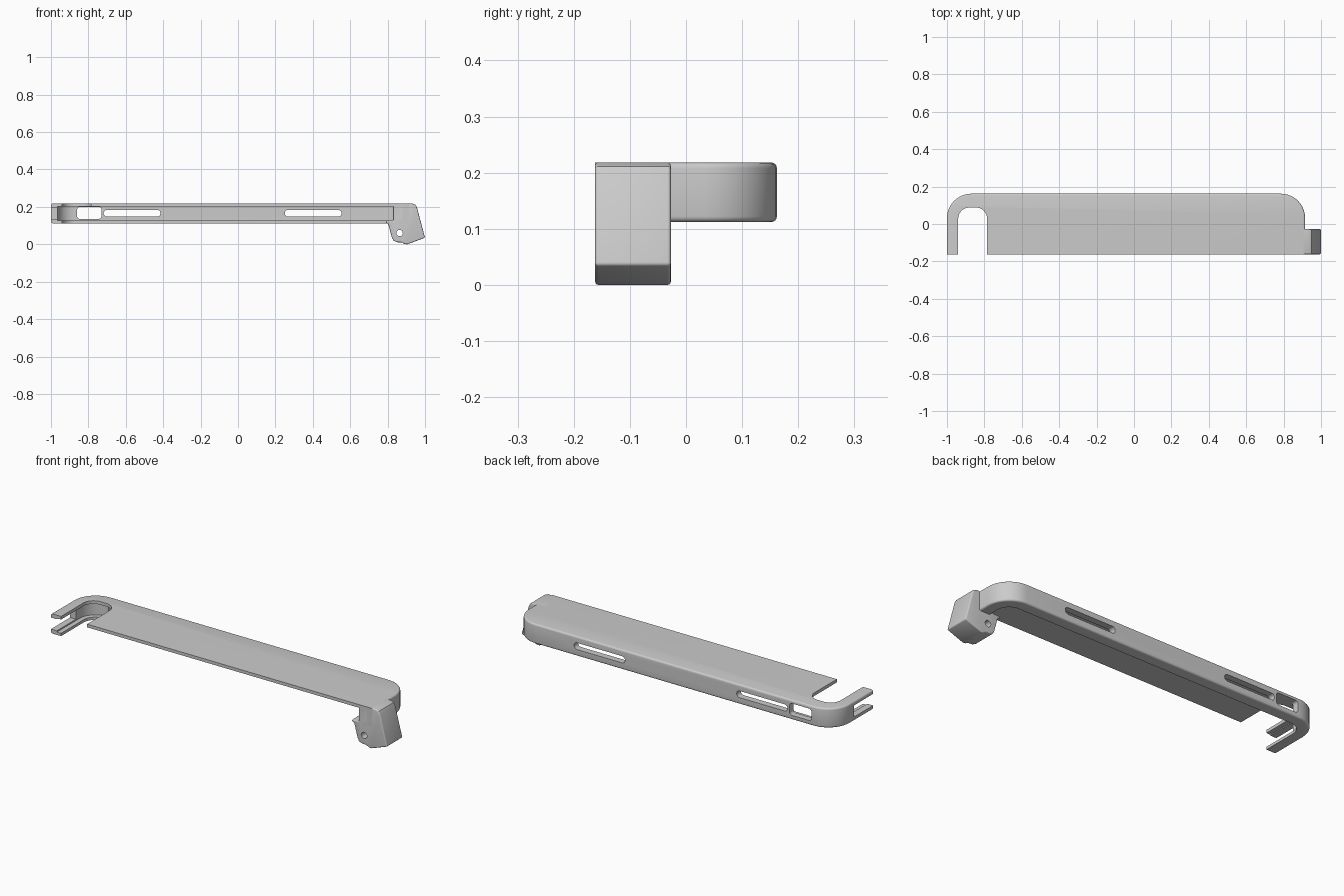
import bpy, bmesh, math

cube = bpy.data.objects.get("Cube")
if cube:
    bpy.data.objects.remove(cube, do_unlink=True)

grey = bpy.data.materials.new("plain grey")
grey.use_nodes = True
grey.diffuse_color = (0.6, 0.6, 0.6, 1)
grey.node_tree.nodes["Principled BSDF"].inputs["Base Color"].default_value = (0.6, 0.6, 0.6, 1)

FRONT, BACK = -0.162, 0.162
BOTTOM, TOP = 0.112, 0.218


def prism(name, points, axis, low, high):
    """Extrude a flat outline along z (outline in x, y) or y (outline in x, z)."""
    bm = bmesh.new()
    place = (lambda a, b, h: (a, b, h)) if axis == "z" else (lambda a, b, h: (a, h, b))
    face = bm.faces.new([bm.verts.new(place(a, b, low)) for a, b in points])
    made = bmesh.ops.extrude_face_region(bm, geom=[face])["geom"]
    shift = place(0, 0, high - low)
    bmesh.ops.translate(bm, vec=shift, verts=[v for v in made if isinstance(v, bmesh.types.BMVert)])
    bmesh.ops.recalc_face_normals(bm, faces=bm.faces)
    mesh = bpy.data.meshes.new(name)
    bm.to_mesh(mesh)
    bm.free()
    mesh.materials.append(grey)
    obj = bpy.data.objects.new(name, mesh)
    bpy.context.collection.objects.link(obj)
    return obj


def rounded(x0, x1, y0, y1, upper, lower=0.0, steps=10):
    """Rectangle with rounded upper and lower corners."""
    points = []
    corners = [(x1, y1, -1, -1, upper), (x0, y1, 1, -1, upper),
               (x0, y0, 1, 1, lower), (x1, y0, -1, 1, lower)]
    for i, (x, y, sx, sy, r) in enumerate(corners):
        if r == 0:
            points.append((x, y))
            continue
        for k in range(steps + 1):
            a = math.pi / 2 * (i + k / steps)
            points.append((x + sx * r + r * math.cos(a), y + sy * r + r * math.sin(a)))
    return points


def bevel(obj, width):
    mod = obj.modifiers.new("soft_edges", "BEVEL")
    mod.width, mod.segments = width, 4
    mod.limit_method, mod.angle_limit = "ANGLE", math.radians(40)


def cut(obj, cutters):
    for cutter in cutters:
        mod = obj.modifiers.new("cut", "BOOLEAN")
        mod.operation, mod.solver, mod.object = "DIFFERENCE", "EXACT", cutter
    bpy.context.view_layer.update()
    result = bpy.data.meshes.new_from_object(obj.evaluated_get(bpy.context.evaluated_depsgraph_get()))
    obj.modifiers.clear()
    obj.data = result
    for cutter in cutters:
        bpy.data.objects.remove(cutter, do_unlink=True)


def smooth(obj):
    bpy.ops.object.select_all(action="DESELECT")
    obj.select_set(True)
    bpy.context.view_layer.objects.active = obj
    bpy.ops.object.shade_smooth_by_angle(angle=math.radians(30))


# Shell: plate on top, wall round the back and ends, narrow lip below
shell = prism("case_shell", rounded(-1, 0.915, -0.4, BACK, 0.13), "z", BOTTOM, TOP)
bevel(shell, 0.01)
cutters = [
    prism("front_trim", rounded(-1.2, 1.2, -0.6, FRONT, 0), "z", 0, 0.4),
    prism("cavity", rounded(-0.965, 0.88, -0.5, 0.127, 0.095), "z", 0.127, 0.201),
    prism("lip_opening", rounded(-0.94, 0.855, -0.5, 0.1, 0.07), "z", 0.05, 0.135),
    prism("corner_notch", rounded(-0.94, -0.785, -0.5, 0.088, 0.06), "z", 0.19, 0.3),
    # End opening that leaves two prongs
    prism("end_opening", rounded(-1.1, -0.9, 0.134, 0.196, 0), "y", -0.5, 0.0),
    # Openings through the back wall
    prism("switch_opening", rounded(-0.86, -0.73, 0.136, 0.2, 0.014, 0.014), "y", 0.05, 0.3),
]
for x in (-0.718, 0.25):
    cutters.append(prism("slot", rounded(x, x + 0.303, 0.148, 0.184, 0.0175, 0.0175), "y", 0.05, 0.3))
cut(shell, cutters)
smooth(shell)

# Hinge block hanging from the end
profile = [(0.83, 0.2), (0.83, 0.127), (0.79, 0.127), (0.79, 0.115), (0.803, 0.11),
           (0.823, 0.035), (0.832, 0.019), (0.85, 0.011), (0.875, 0.01), (0.892, 0.001),
           (0.905, 0.0), (1.0, 0.035), (0.957, 0.196), (0.949, 0.211), (0.932, TOP), (0.83, TOP)]
hinge = prism("hinge_block", profile, "y", FRONT, -0.027)
bevel(hinge, 0.006)
pin = [(0.864 + 0.017 * math.cos(math.tau * i / 24), 0.06 + 0.017 * math.sin(math.tau * i / 24))
       for i in range(24)]
cut(hinge, [prism("pin_hole", pin, "y", -0.3, 0.1)])
smooth(hinge)
